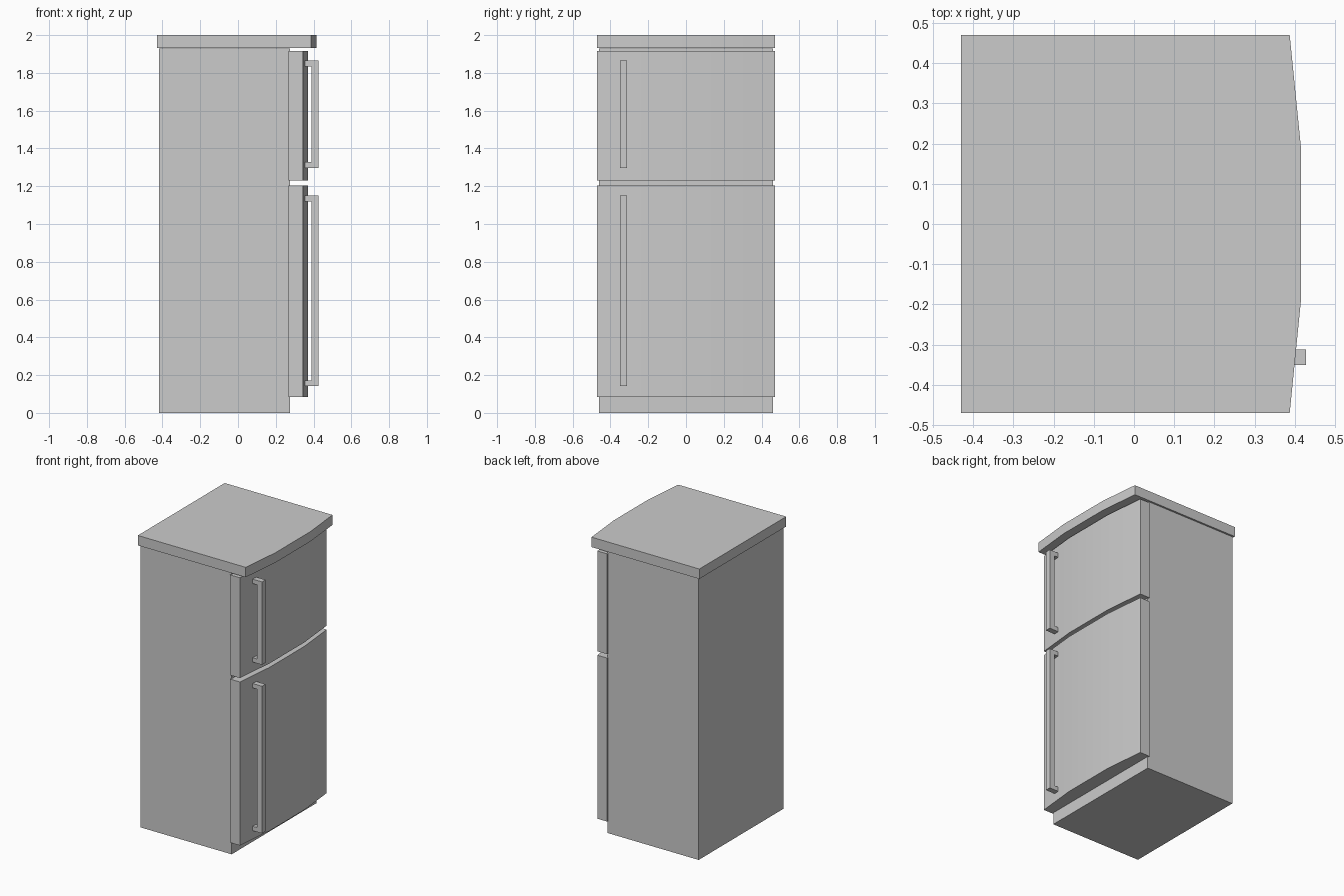
import bpy
import bmesh

if "Cube" in bpy.data.objects:
    bpy.data.objects.remove(bpy.data.objects["Cube"], do_unlink=True)

grey = bpy.data.materials.new("light_grey")
grey.use_nodes = True
colour = (0.6, 0.6, 0.6, 1)
grey.diffuse_color = colour
grey.node_tree.nodes["Principled BSDF"].inputs["Base Color"].default_value = colour


def prism(name, outline, offset):
    """Extrude a closed outline of 3D points along an offset."""
    mesh = bpy.data.meshes.new(name)
    bm = bmesh.new()
    face = bm.faces.new([bm.verts.new(p) for p in outline])
    top = bmesh.ops.extrude_face_region(bm, geom=[face])["geom"]
    bmesh.ops.translate(bm, vec=offset,
                        verts=[v for v in top if isinstance(v, bmesh.types.BMVert)])
    bmesh.ops.recalc_face_normals(bm, faces=bm.faces)
    bm.to_mesh(mesh)
    bm.free()
    mesh.materials.append(grey)
    obj = bpy.data.objects.new(name, mesh)
    bpy.context.collection.objects.link(obj)
    bpy.ops.object.select_all(action="DESELECT")
    obj.select_set(True)
    bpy.context.view_layer.objects.active = obj
    bpy.ops.object.shade_smooth_by_angle()
    return obj


def bowed_slab(name, back, edge, z0, z1):
    """Flat-backed slab whose +x side bows outward."""
    half, bend, bulge = 0.47, 0.19, 0.028
    plan = [(back, -half), (edge, -half), (edge + bulge, -bend),
            (edge + bulge, bend), (edge, half), (back, half)]
    prism(name, [(x, y, z0) for x, y in plan], (0, 0, z1 - z0))


def handle(name, z0, z1):
    """Square bar with a short bracket at each end."""
    root, inner, outer, t = 0.355, 0.388, 0.427, 0.03
    side = [(root, z0), (outer, z0), (outer, z1), (root, z1),
            (root, z1 - t), (inner, z1 - t), (inner, z0 + t), (root, z0 + t)]
    prism(name, [(x, -0.35, z) for x, z in side], (0, 0.038, 0))


# Cabinet and overhanging top
prism("cabinet", [(-0.418, -0.46, 0), (0.274, -0.46, 0),
                  (0.274, 0.46, 0), (-0.418, 0.46, 0)], (0, 0, 1.93))
bowed_slab("top_panel", -0.43, 0.387, 1.932, 2.0)

# Doors with their handles
for name, z0, z1, h0, h1 in [("freezer", 1.23, 1.917, 1.297, 1.865),
                             ("fridge", 0.083, 1.203, 0.142, 1.15)]:
    bowed_slab(name + "_door", 0.268, 0.343, z0, z1)
    handle(name + "_handle", h0, h1)
